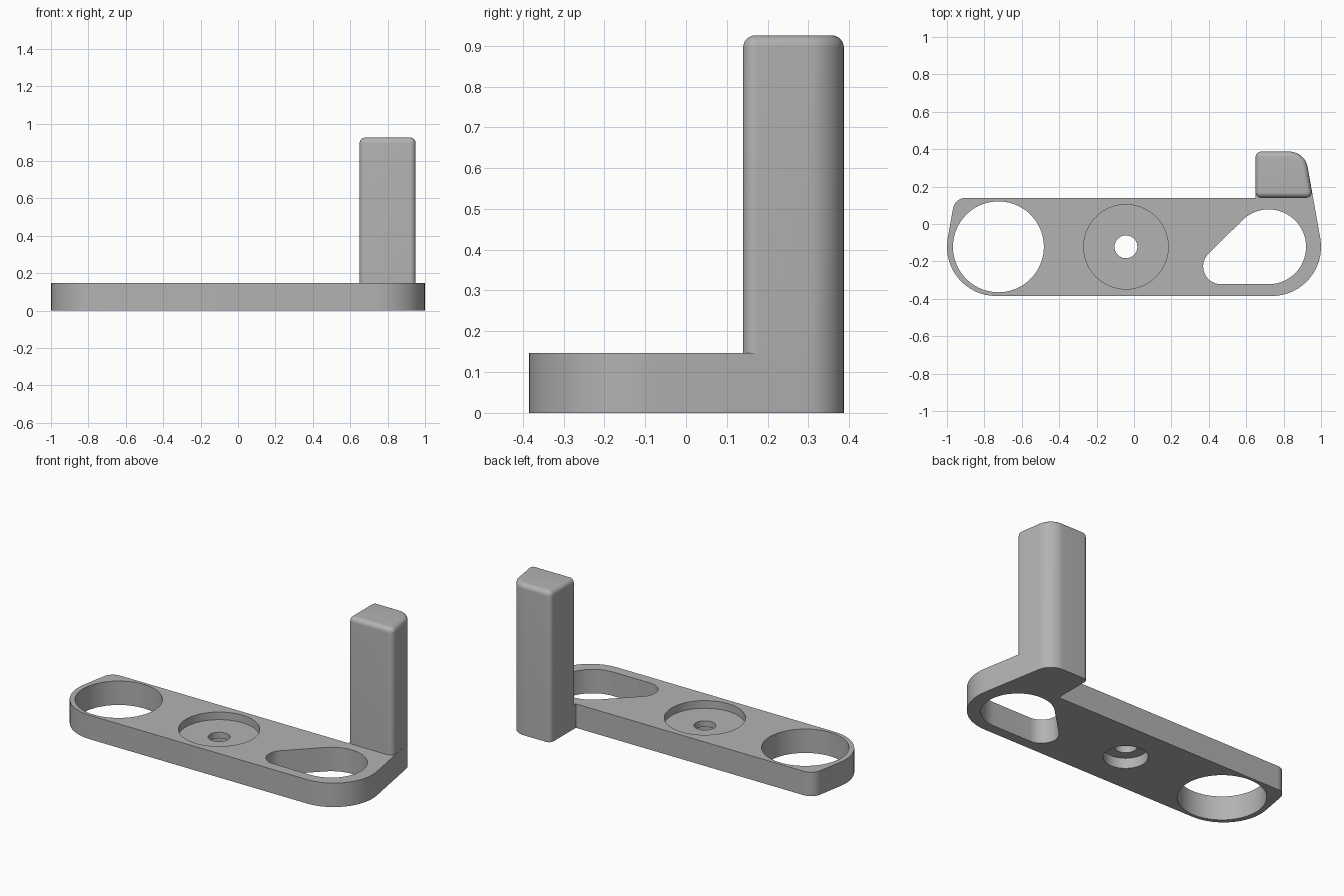
import bpy
import bmesh
from math import acos, atan2, cos, sin, pi, tau

cube = bpy.data.objects.get("Cube")
if cube:
    bpy.data.objects.remove(cube, do_unlink=True)

grey = bpy.data.materials.new("plain grey")
grey.use_nodes = True
grey.diffuse_color = (0.45, 0.45, 0.45, 1)
grey.node_tree.nodes["Principled BSDF"].inputs["Base Color"].default_value = grey.diffuse_color

PLATE_TOP, POST_TOP = 0.147, 0.925
MID_Y = -0.122


def outline(circles, inset=0.0, steps=16):
    """Counter-clockwise outline wrapped round corner circles (x, y, radius)."""
    normals = []
    for i, (x, y, r) in enumerate(circles):
        x2, y2, r2 = circles[(i + 1) % len(circles)]
        dx, dy = x2 - x, y2 - y
        normals.append(atan2(dy, dx) - acos((r - r2) / (dx * dx + dy * dy) ** 0.5))
    points = []
    for i, (x, y, r) in enumerate(circles):
        if r == 0:                       # sharp corner
            points.append((x, y))
            continue
        start = normals[i - 1]
        sweep = (normals[i] - start) % tau
        for k in range(steps + 1):
            a = start + sweep * k / steps
            points.append((x + (r - inset) * cos(a), y + (r - inset) * sin(a)))
    return points


def disc(x, y, r, n=72):
    return [(x + r * cos(tau * k / n), y + r * sin(tau * k / n)) for k in range(n)]


def loft(name, rings):
    """Solid skinned through matching rings, given as (points, height)."""
    bm = bmesh.new()
    loops = [[bm.verts.new((x, y, z)) for x, y in pts] for pts, z in rings]
    bm.faces.new(loops[0][::-1])
    bm.faces.new(loops[-1])
    for low, high in zip(loops, loops[1:]):
        for i in range(len(low)):
            j = (i + 1) % len(low)
            bm.faces.new((low[i], low[j], high[j], high[i]))
    mesh = bpy.data.meshes.new(name)
    bm.to_mesh(mesh)
    bm.free()
    mesh.materials.append(grey)
    obj = bpy.data.objects.new(name, mesh)
    bpy.context.collection.objects.link(obj)
    return obj


def activate(obj):
    bpy.ops.object.select_all(action="DESELECT")
    obj.select_set(True)
    bpy.context.view_layer.objects.active = obj


def cut(target, points, bottom, top):
    cutter = loft("cutter", [(points, bottom), (points, top)])
    cutter.hide_render = True
    mod = target.modifiers.new("cut", "BOOLEAN")
    mod.operation, mod.solver, mod.object = "DIFFERENCE", "EXACT", cutter
    activate(target)
    bpy.ops.object.modifier_apply(modifier=mod.name)
    bpy.data.objects.remove(cutter, do_unlink=True)


# Base plate, with the foot of the post at its back left corner
back_right, back_left = (0.83, 0.287, 0.1), (0.68, 0.357, 0.03)
plate = outline([(-0.737, MID_Y, 0.263), (0.737, MID_Y, 0.263), back_right, back_left,
                 (0.65, 0.14, 0), (-0.899, 0.07, 0.07)])
base = loft("base_plate", [(plate, 0), (plate, PLATE_TOP)])

# Large round opening and teardrop opening
cut(base, disc(-0.725, MID_Y, 0.243), -0.1, 0.3)
cut(base, outline([(0.465, -0.227, 0.095), (0.72, MID_Y, 0.2)], steps=36), -0.1, 0.3)

# Centre hole, recessed from above and below
cut(base, disc(-0.043, MID_Y, 0.061), -0.1, 0.3)
cut(base, disc(-0.043, MID_Y, 0.226), 0.1, 0.3)
cut(base, disc(-0.043, MID_Y, 0.122), -0.1, 0.063)

# Upright post with rounded top edges
corners = [(0.68, 0.17, 0.03), (0.92, 0.17, 0.03), back_right, back_left]
rings = [(outline(corners), PLATE_TOP)]
for k in range(9):
    a = pi / 2 * k / 8
    rings.append((outline(corners, 0.029 * (1 - cos(a))), POST_TOP - 0.03 * (1 - sin(a))))
post = loft("upright_post", rings)

for part in (base, post):
    activate(part)
    bpy.ops.object.shade_smooth_by_angle(angle=pi / 6)
